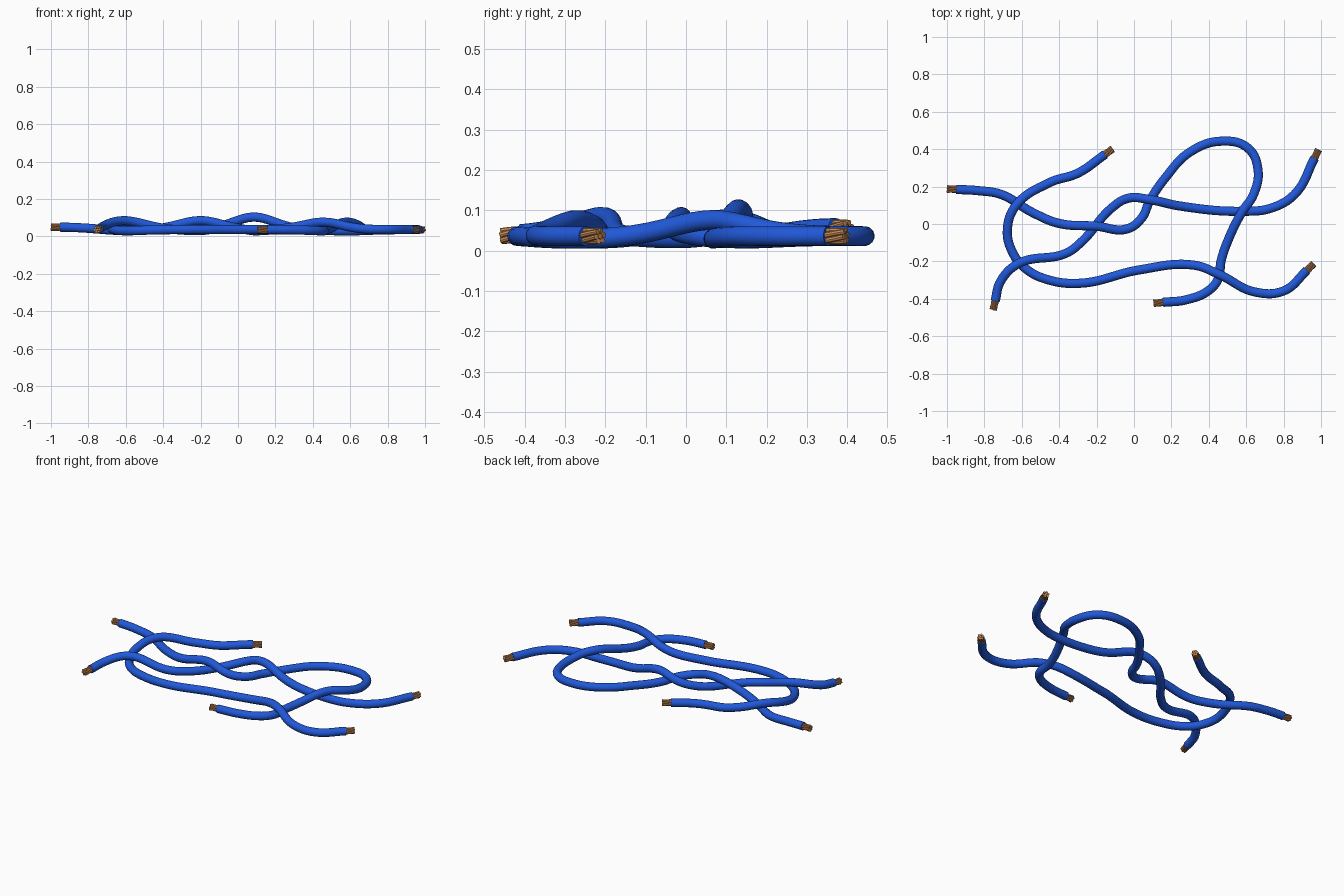
import bpy
from math import cos, sin, tau, exp
from mathutils import Vector
from mathutils.geometry import interpolate_bezier

if "Cube" in bpy.data.objects:
    bpy.data.objects.remove(bpy.data.objects["Cube"])

R = 0.0245          # insulation radius
STRIP = 0.05        # bare copper length


def material(name, color):
    m = bpy.data.materials.new(name)
    m.diffuse_color = color
    m.use_nodes = True
    m.node_tree.nodes["Principled BSDF"].inputs["Base Color"].default_value = m.diffuse_color
    return m


blue = material("blue_insulation", (0.015, 0.1, 0.7, 1))
copper = material("copper", (0.62, 0.28, 0.1, 1))


def tubes(name, paths, radius, mat, bevel):
    """Round capped tubes along the given paths, converted to one mesh."""
    cu = bpy.data.curves.new(name, 'CURVE')
    cu.dimensions = '3D'
    cu.bevel_depth = radius
    cu.bevel_resolution = bevel
    cu.use_fill_caps = True
    for pts in paths:
        sp = cu.splines.new('POLY')
        sp.points.add(len(pts) - 1)
        for b, p in zip(sp.points, pts):
            b.co = (*p, 1)
    cu.materials.append(mat)
    ob = bpy.data.objects.new(name, cu)
    bpy.context.collection.objects.link(ob)
    bpy.ops.object.select_all(action='DESELECT')
    ob.select_set(True)
    bpy.context.view_layer.objects.active = ob
    bpy.ops.object.convert(target='MESH')
    bpy.ops.object.shade_smooth_by_angle()


def smooth_path(pts):
    """Smooth plan curve through the points."""
    pts = [Vector((x, y, 0)) for x, y in pts]
    seg = [b - a for a, b in zip(pts, pts[1:])]
    tan = [seg[0].normalized()]
    tan += [(a.normalized() + b.normalized()).normalized() for a, b in zip(seg, seg[1:])]
    tan.append(seg[-1].normalized())
    out = [pts[0]]
    for i, s in enumerate(seg):
        h = s.length * 0.38
        out += interpolate_bezier(pts[i], pts[i] + tan[i] * h,
                                  pts[i + 1] - tan[i + 1] * h, pts[i + 1], 11)[1:]
    return out


def strands(name, end, inner):
    """Twisted bundle of seven copper strands leaving a cable end."""
    d = (end - inner).normalized()
    side = d.cross(Vector((0, 0, 1))).normalized()
    up = side.cross(d)
    paths = [[end - d * 0.01, end + d * STRIP]]
    for k in range(6):
        path = []
        for i in range(6):
            a = tau * k / 6 + 0.18 * i
            path.append(end + d * (-0.01 + (STRIP + 0.01) * i / 5)
                        + (side * cos(a) + up * sin(a)) * 0.0138)
        paths.append(path)
    tubes(name, paths, 0.0068, copper, 2)


# Plan routes, each with the lift of its first end
cables = {
    "cable_loop": (0.013, [
        (-.95, .185), (-.83, .178), (-.71, .158), (-.54, .06), (-.4, .003), (-.2, -.012),
        (-.04, -.027), (.04, .03), (.085, .125), (.17, .25), (.3, .385), (.47, .443),
        (.61, .405), (.663, .29), (.64, .16), (.575, .06), (.51, -.07), (.465, -.2),
        (.452, -.29), (.4, -.355), (.28, -.405), (.155, -.419)]),
    "cable_diagonal": (0, [
        (-.742, -.41), (-.715, -.31), (-.62, -.213), (-.36, -.155), (-.275, -.09),
        (-.12, .085), (-.03, .138), (.09, .129), (.24, .097), (.58, .068),
        (.74, .087), (.865, .165), (.965, .352)]),
    "cable_hook": (0.02, [
        (-.155, .372), (-.3, .272), (-.45, .222), (-.63, .1), (-.677, -.03), (-.65, -.15),
        (-.58, -.238), (-.47, -.295), (-.29, -.317), (.03, -.245), (.32, -.22),
        (.46, -.272), (.64, -.362), (.8, -.358), (.925, -.248)]),
}

# Crossings: place, rise of the upper cable, upper cable, lower cable
L, D, H = cables
crossings = [
    ((-.635, .11), .042, H, L), ((-.61, -.21), .048, D, H), ((-.2, -.012), .048, L, D),
    ((.085, .129), .067, D, L), ((.58, .068), .04, L, D), ((.455, -.27), .04, H, L)]

for name, (lift, plan) in cables.items():
    path = smooth_path(plan)
    start = path[0].copy()
    for p in path:
        z = 0.036 + lift * exp(-((p.xy - start.xy).length / 0.25) ** 2)
        for spot, rise, over, under in crossings:
            g = exp(-((p.xy - Vector(spot)).length / 0.16) ** 2)
            z += g * (rise if name == over else -0.007 if name == under else 0)
        p.z = z
    tubes(name, [path], R, blue, 6)
    strands(name + "_start_strands", path[0], path[2])
    strands(name + "_end_strands", path[-1], path[-3])
